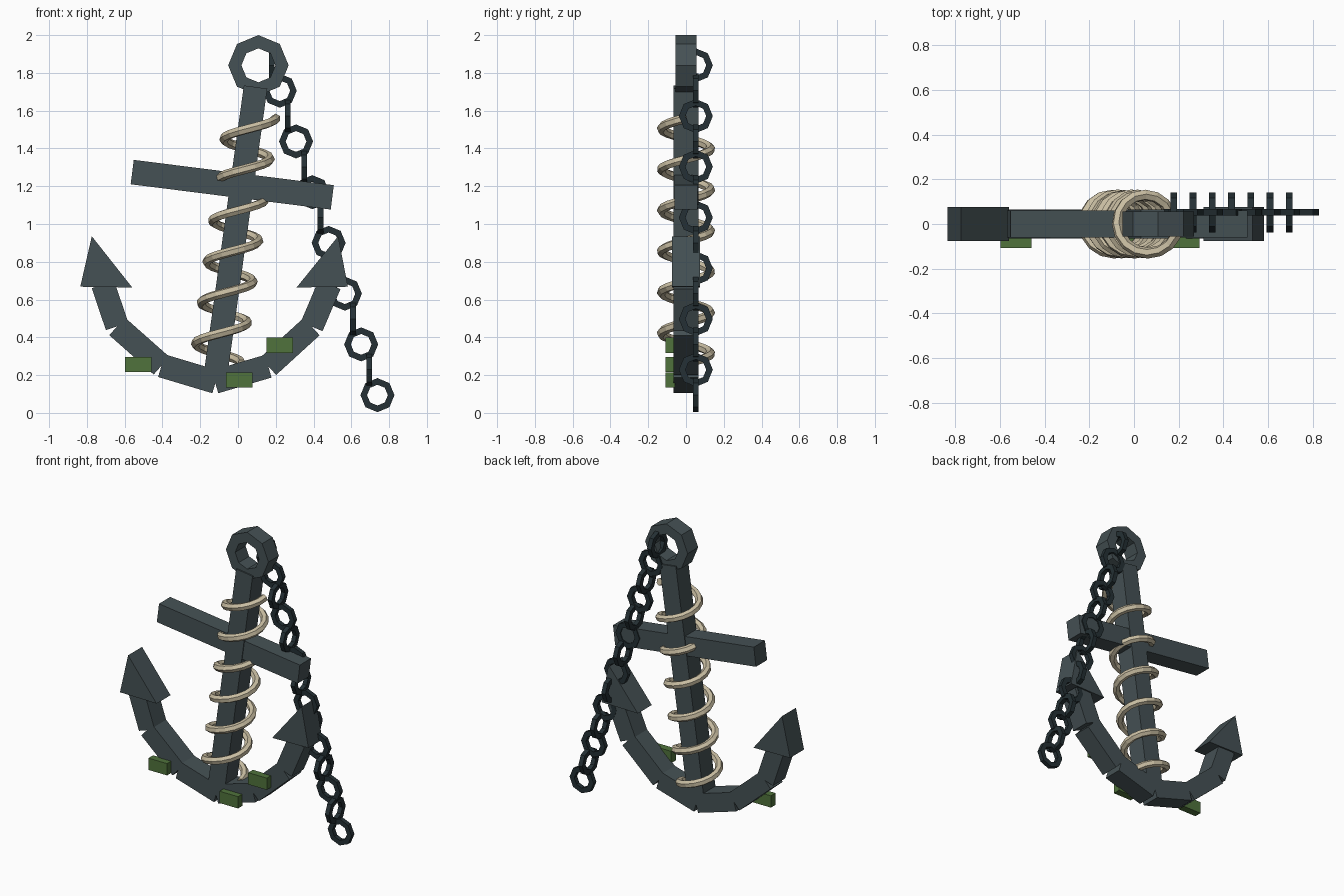
import bpy, bmesh, math
from mathutils import Vector, Matrix

if "Cube" in bpy.data.objects:
    bpy.data.objects.remove(bpy.data.objects["Cube"])


def material(name, rgb):
    m = bpy.data.materials.new(name)
    m.diffuse_color = (*rgb, 1)
    m.use_nodes = True
    m.node_tree.nodes["Principled BSDF"].inputs["Base Color"].default_value = m.diffuse_color
    return m


IRON = material("iron", (0.06, 0.083, 0.09))
DARK = material("dark_iron", (0.018, 0.03, 0.035))
ROPE = material("rope", (0.58, 0.51, 0.36))
MOSS = material("moss", (0.08, 0.17, 0.045))


def finish(bm, name, mat):
    bmesh.ops.recalc_face_normals(bm, faces=bm.faces)
    me = bpy.data.meshes.new(name)
    bm.to_mesh(me)
    bm.free()
    me.materials.append(mat)
    ob = bpy.data.objects.new(name, me)
    bpy.context.collection.objects.link(ob)
    return ob


def prism(name, pts, depth, mat, y=0.0):
    """Extrude an xz outline along y, centred on y."""
    bm = bmesh.new()
    face = bm.faces.new([bm.verts.new((x, y - depth / 2, z)) for x, z in pts])
    ext = bmesh.ops.extrude_face_region(bm, geom=[face])
    verts = [g for g in ext["geom"] if isinstance(g, bmesh.types.BMVert)]
    bmesh.ops.translate(bm, verts=verts, vec=(0, depth, 0))
    return finish(bm, name, mat)


def bar(name, a, b, width, depth, mat, y=0.0):
    """Square-ended bar between two xz points."""
    a, b = Vector(a), Vector(b)
    d = (b - a).normalized()
    n = Vector((-d.y, d.x)) * width / 2
    return prism(name, [a - n, b - n, b + n, a + n], depth, mat, y)


def ring(name, centre, outer, inner, depth, mat, turn=0.0):
    """Flat eight-sided ring facing the front, turned about z."""
    bm = bmesh.new()
    loops = []
    for i in range(8):
        t = i * math.tau / 8
        loops.append([bm.verts.new((r * math.cos(t), y, r * math.sin(t)))
                      for r, y in ((outer, -depth / 2), (outer, depth / 2),
                                   (inner, depth / 2), (inner, -depth / 2))])
    for i in range(8):
        p, q = loops[i], loops[(i + 1) % 8]
        for k in range(4):
            bm.faces.new((p[k], p[(k + 1) % 4], q[(k + 1) % 4], q[k]))
    bm.transform(Matrix.Translation(centre) @ Matrix.Rotation(turn, 4, 'Z'))
    return finish(bm, name, mat)


# Shank, crossbar and top ring
bar("shank", (-0.122, 0.18), (0.093, 1.725), 0.125, 0.13, IRON)
bar("crossbar", (-0.56, 1.275), (0.499, 1.141), 0.13, 0.12, IRON)
ring("top_ring", (0.108, 0, 1.84), 0.16, 0.09, 0.112, IRON)

# Curved arms made of straight segments
arms = {"left": [(-0.118, 0.164), (-0.405, 0.25), (-0.64, 0.458), (-0.715, 0.68)],
        "right": [(-0.122, 0.164), (0.16, 0.247), (0.39, 0.457), (0.485, 0.68)]}
for side, pts in arms.items():
    for i in range(3):
        bar(f"{side}_arm_{i + 1}", pts[i], pts[i + 1], 0.125, 0.13, IRON)

# Pointed flukes
prism("left_fluke", [(-0.835, 0.668), (-0.56, 0.664), (-0.774, 0.935)], 0.15, IRON)
prism("right_fluke", [(0.31, 0.664), (0.582, 0.668), (0.53, 0.935)], 0.15, IRON)

# Rope coiled round the leaning shank
turns, per_turn = 6, 16
curve = bpy.data.curves.new("rope", 'CURVE')
curve.dimensions = '3D'
curve.bevel_depth = 0.025
curve.bevel_resolution = 1
curve.use_fill_caps = True
spline = curve.splines.new('POLY')
count = turns * per_turn
spline.points.add(count)
for i, p in enumerate(spline.points):
    t = i / count
    ang = t * turns * math.tau
    z = 0.26 + 1.3 * t
    axis = -0.11 + 0.139 * (z - 0.26)
    p.co = (axis + 0.13 * math.cos(ang), 0.13 * math.sin(ang), z, 1)
spline.use_smooth = False
curve.materials.append(ROPE)
rope = bpy.data.objects.new("rope", curve)
bpy.context.collection.objects.link(rope)
bpy.context.view_layer.objects.active = rope
rope.select_set(True)
bpy.ops.object.convert(target='MESH')

# Chain hanging from the ring, links alternately turned
for i in range(14):
    ring(f"chain_link_{i + 1}", (0.178 + 0.0431 * i, 0.052, 1.84 - 0.1343 * i),
         0.09, 0.055, 0.03, DARK, 0 if i % 2 else math.pi / 2)

# Moss patches on the front of the arms
for i, (x, z) in enumerate([(-0.528, 0.256), (0.006, 0.174), (0.222, 0.358)]):
    bar(f"moss_patch_{i + 1}", (x - 0.07, z), (x + 0.07, z), 0.08, 0.05, MOSS, -0.083)
